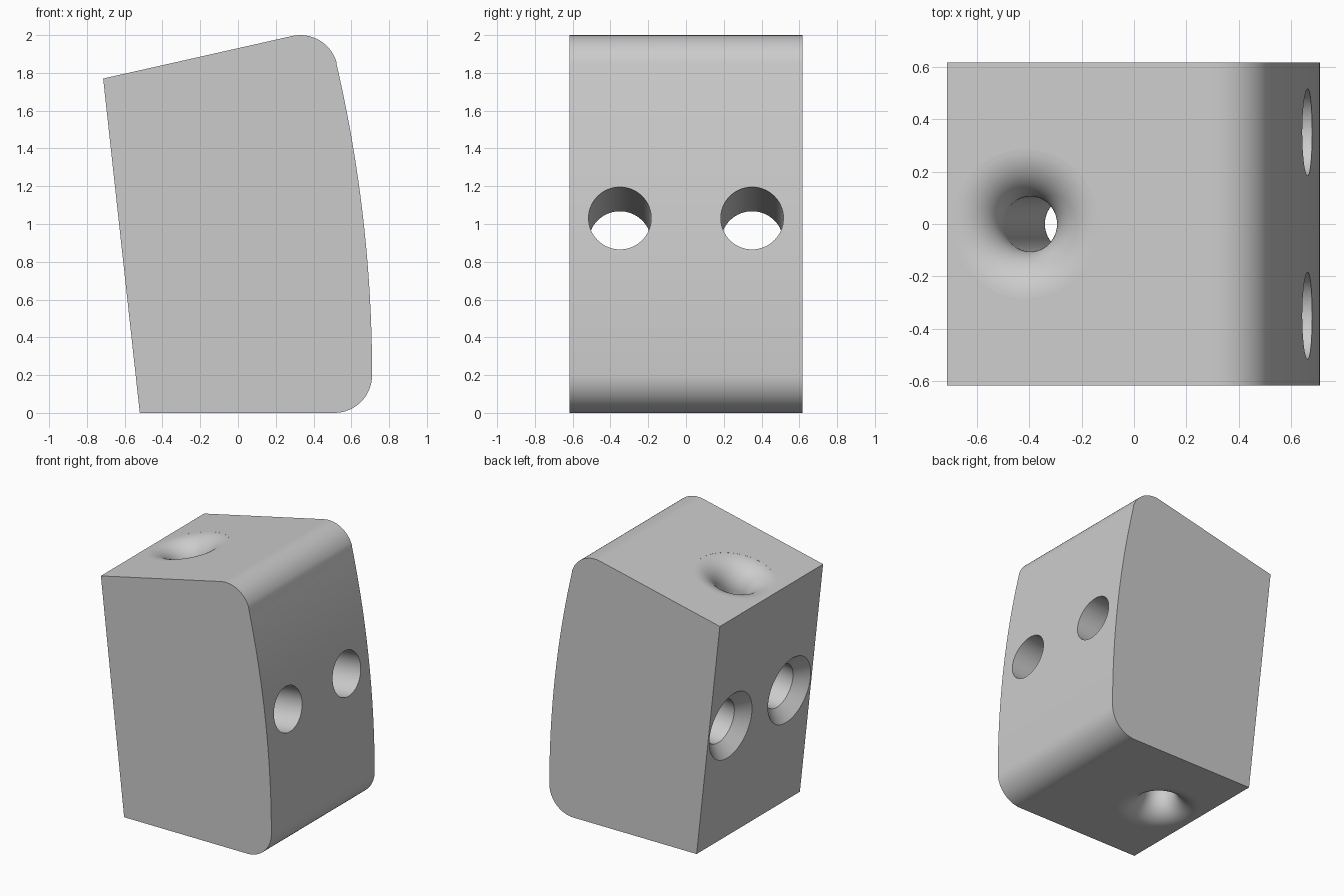
import bpy, bmesh
from math import sin, cos, pi, radians, asin
from mathutils import Vector

cube = bpy.data.objects.get("Cube")
if cube:
    bpy.data.objects.remove(cube)

HALF = 0.616                                   # half depth of the block
LEAN = Vector((-0.19, 0, 1.77)).normalized()   # along the sloping side
ACROSS = Vector((LEAN.z, 0, -LEAN.x))          # square to the sloping side
Y = Vector((0, 1, 0))

grey = bpy.data.materials.new("plain_grey")
grey.use_nodes = True
grey.diffuse_color = (0.6, 0.6, 0.6, 1)
grey.node_tree.nodes["Principled BSDF"].inputs["Base Color"].default_value = (0.6, 0.6, 0.6, 1)


def arc(cx, cz, r, start, end, n):
    angles = [start + (end - start) * i / n for i in range(n + 1)]
    return [(cx + r * cos(a), cz + r * sin(a)) for a in angles]


def loft(name, rings):
    """Closed solid through a list of equal rings of points."""
    bm = bmesh.new()
    loops = [[bm.verts.new(p) for p in ring] for ring in rings]
    n = len(loops[0])
    for a, b in zip(loops, loops[1:]):
        for i in range(n):
            j = (i + 1) % n
            bm.faces.new((a[i], a[j], b[j], b[i]))
    bm.faces.new(loops[0][::-1])
    bm.faces.new(loops[-1])
    bmesh.ops.recalc_face_normals(bm, faces=bm.faces)
    mesh = bpy.data.meshes.new(name)
    bm.to_mesh(mesh)
    bm.free()
    mesh.materials.append(grey)
    obj = bpy.data.objects.new(name, mesh)
    bpy.context.collection.objects.link(obj)
    return obj


def ring(centre, u, r, n=64):
    return [centre + r * (u * cos(2 * pi * i / n) + Y * sin(2 * pi * i / n)) for i in range(n)]


# Block: side outline pushed through the depth
bow = 7.3
outline = [(-0.714, 1.77), (-0.52, 0)]
outline += arc(0.51, 0.2, 0.2, -pi / 2, 0, 16)
outline += arc(0.71 - bow, 0.2, bow, 0, asin(1.645 / bow), 24)[1:]
outline += arc(0.33, 1.8, 0.2, radians(13), radians(102.7), 16)[1:]
block = loft("block", [[Vector((x, y, z)) for x, z in outline] for y in (-HALF, HALF)])

# Countersunk cross holes, entering square to the sloping side
cutters = []
exit_x, exit_z, bore = 0.657, 1.03, 0.166
for side, y in (("front", -0.35), ("back", 0.35)):
    end = Vector((exit_x, y, exit_z))
    face_point = Vector((-0.52, y, 0))
    mouth = end - ACROSS * (end - face_point).dot(ACROSS)
    stations = [(-0.05, 0.30), (0.085, bore), (1.6, bore)]
    cutters.append(loft(side + "_hole_cutter",
                        [ring(mouth + ACROSS * d, LEAN, r) for d, r in stations]))

# Long hole beside the sloping side, flared with a rounded lip at both ends
r_hole, lip = 0.105, 0.18
low = Vector((-0.217, 0, 0))
top_dir = Vector((1, 0, 0.224)).normalized()
top_normal = Vector((-top_dir.z, 0, top_dir.x))
corner = Vector((-0.714, 0, 1.77))
high = low + LEAN * ((corner - low).dot(top_normal) / LEAN.dot(top_normal))


def flare(centre, u, inward):
    rings = [ring(centre - inward * 0.05, u, r_hole + lip)]
    for i in range(17):
        a = pi / 2 * i / 16
        rings.append(ring(centre + inward * lip * (1 - cos(a)), u,
                          r_hole + lip * (1 - sin(a))))
    return rings


cutters.append(loft("long_hole_cutter",
                    flare(low, Vector((1, 0, 0)), LEAN) + flare(high, top_dir, -LEAN)[::-1]))

for cutter in cutters:
    cutter.hide_render = True
    mod = block.modifiers.new(cutter.name, 'BOOLEAN')
    mod.operation = 'DIFFERENCE'
    mod.solver = 'EXACT'
    mod.object = cutter

# Bake the cuts, drop the cutters, smooth the rounded parts
bpy.context.view_layer.update()
graph = bpy.context.evaluated_depsgraph_get()
cut_mesh = bpy.data.meshes.new_from_object(block.evaluated_get(graph))
block.modifiers.clear()
block.data = cut_mesh
for cutter in cutters:
    bpy.data.objects.remove(cutter)

bpy.ops.object.select_all(action='DESELECT')
block.select_set(True)
bpy.context.view_layer.objects.active = block
bpy.ops.object.shade_smooth_by_angle(angle=radians(25))
weighted = block.modifiers.new("even_shading", 'WEIGHTED_NORMAL')
weighted.keep_sharp = True
